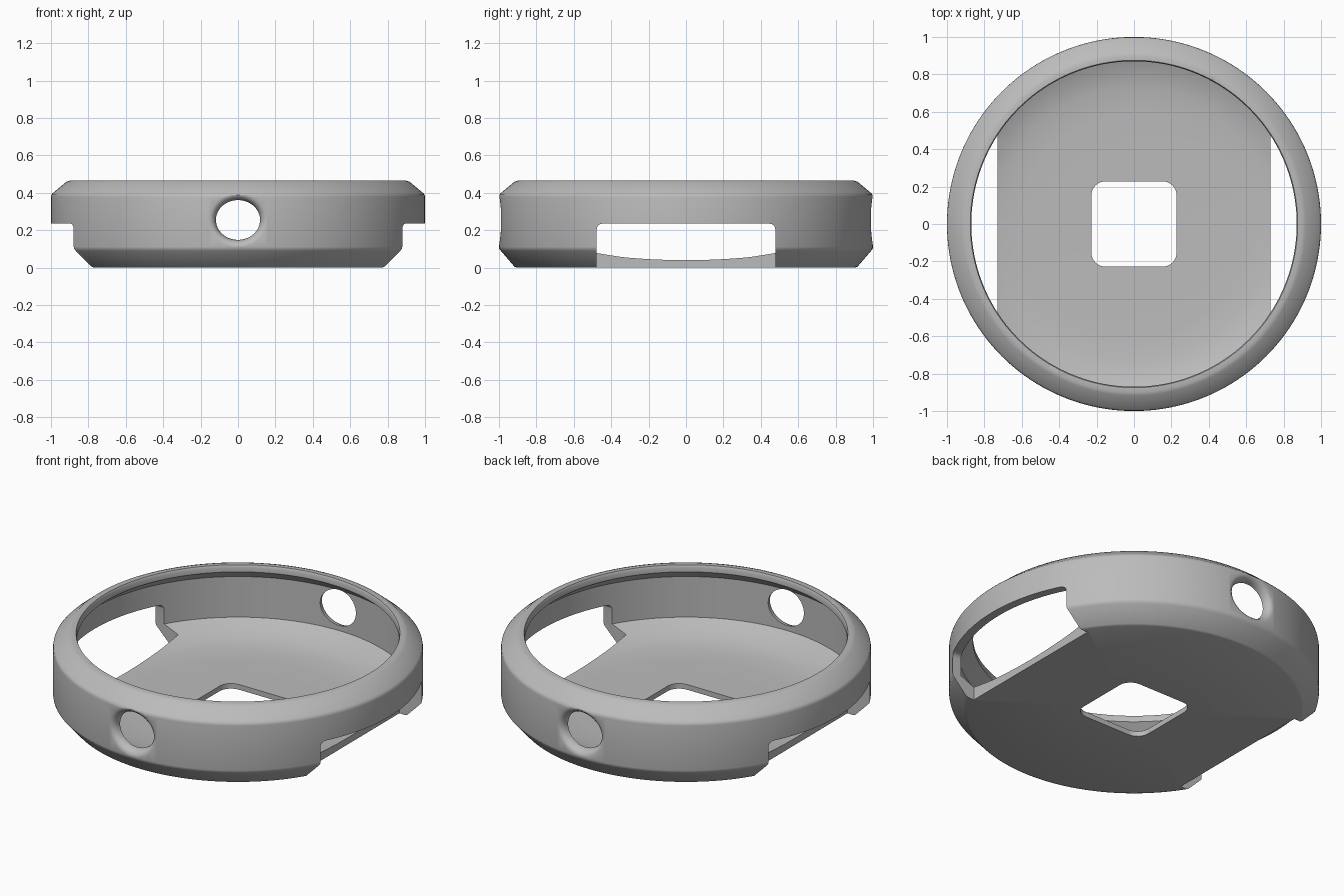
import bpy
import bmesh
import math
from mathutils import Matrix, Vector

old = bpy.data.objects.get("Cube")
if old:
    bpy.data.objects.remove(old)

SEGMENTS = 160


def make_object(name, bm):
    bmesh.ops.remove_doubles(bm, verts=bm.verts, dist=0.0001)
    bmesh.ops.recalc_face_normals(bm, faces=bm.faces)
    mesh = bpy.data.meshes.new(name)
    bm.to_mesh(mesh)
    bm.free()
    obj = bpy.data.objects.new(name, mesh)
    bpy.context.collection.objects.link(obj)
    return obj


def lathe(profile, segments=SEGMENTS):
    """Revolve (radius, height) points around z into a closed solid."""
    bm = bmesh.new()
    rings = []
    for r, z in profile:
        rings.append([bm.verts.new((r * math.cos(a), r * math.sin(a), z))
                      for a in (2 * math.pi * i / segments for i in range(segments))])
    for low, high in zip(rings, rings[1:]):
        for i in range(segments):
            j = (i + 1) % segments
            bm.faces.new((low[i], low[j], high[j], high[i]))
    bmesh.ops.remove_doubles(bm, verts=bm.verts, dist=0.0001)
    return bm


def rounded_box(name, center, size, axis, radius):
    """Box whose edges along one axis are rounded."""
    bm = bmesh.new()
    bmesh.ops.create_cube(bm, size=1)
    bmesh.ops.scale(bm, vec=size, verts=bm.verts)
    edges = [e for e in bm.edges
             if abs((e.verts[0].co - e.verts[1].co)[axis]) > 0.001]
    bmesh.ops.bevel(bm, geom=edges, offset=radius, segments=6,
                    profile=0.5, affect='EDGES')
    bmesh.ops.translate(bm, vec=Vector(center), verts=bm.verts)
    return make_object(name, bm)


# Chamfered round body
body = make_object("round_case", lathe([
    (0, 0), (0.905, 0), (0.918, 0.006), (0.99, 0.09), (0.998, 0.1), (1, 0.112),
    (1, 0.378), (0.998, 0.39), (0.99, 0.399), (0.918, 0.459), (0.9, 0.465),
    (0, 0.465)]))

# Inner cavity: thin wall under an overhanging rim, and a dished floor
cutters = [make_object("cavity_cutter", lathe([
    (0, 0.6), (0.885, 0.6), (0.88, 0.475), (0.873, 0.46), (0.87, 0.45),
    (0.87, 0.425), (0.95, 0.36), (0.95, 0.118), (0.868, 0.077), (0.8, 0.055),
    (0.73, 0.04), (0.6, 0.034), (0.4, 0.031), (0, 0.03)]))]

# Square opening in the floor
cutters.append(rounded_box("floor_opening_cutter", (0, 0, 0), (0.456, 0.456, 0.6), 2, 0.075))

# Side windows and flared round ports, one pair each
for side, label in ((1, "a"), (-1, "b")):
    cutters.append(rounded_box("side_window_cutter_" + label, (side * 1.03, 0, -0.0325),
                               (0.6, 0.955, 0.535), 0, 0.03))
    port = lathe([(0, 0.7), (0.118, 0.7), (0.118, 0.95), (0.122, 0.97),
                  (0.13, 0.985), (0.141, 0.995), (0.158, 1.001), (0.158, 1.1),
                  (0, 1.1)], 64)
    bmesh.ops.scale(port, vec=(1, 0.9, 1), verts=port.verts)
    turn = Matrix.Rotation(side * math.pi / 2, 4, 'X')
    bmesh.ops.transform(port, matrix=Matrix.Translation((0, 0, 0.255)) @ turn,
                        verts=port.verts)
    for v in port.verts:  # the flare follows the curved wall
        v.co.y *= math.sqrt(1 - v.co.x ** 2)
    cutters.append(make_object("port_cutter_" + label, port))

# Cut everything out of the body
bpy.ops.object.select_all(action='DESELECT')
bpy.context.view_layer.objects.active = body
body.select_set(True)
for cutter in cutters:
    cutter.hide_render = True
    mod = body.modifiers.new(cutter.name, 'BOOLEAN')
    mod.operation = 'DIFFERENCE'
    mod.solver = 'EXACT'
    mod.object = cutter
    bpy.ops.object.modifier_apply(modifier=mod.name)
for cutter in cutters:
    bpy.data.objects.remove(cutter)

# Plain grey finish
grey = bpy.data.materials.new("light_grey")
grey.use_nodes = True
color = (0.5, 0.5, 0.5, 1)
grey.diffuse_color = color
grey.node_tree.nodes["Principled BSDF"].inputs["Base Color"].default_value = color
body.data.materials.clear()
body.data.materials.append(grey)
for poly in body.data.polygons:
    poly.material_index = 0
bpy.ops.object.shade_smooth_by_angle(angle=math.radians(35))
